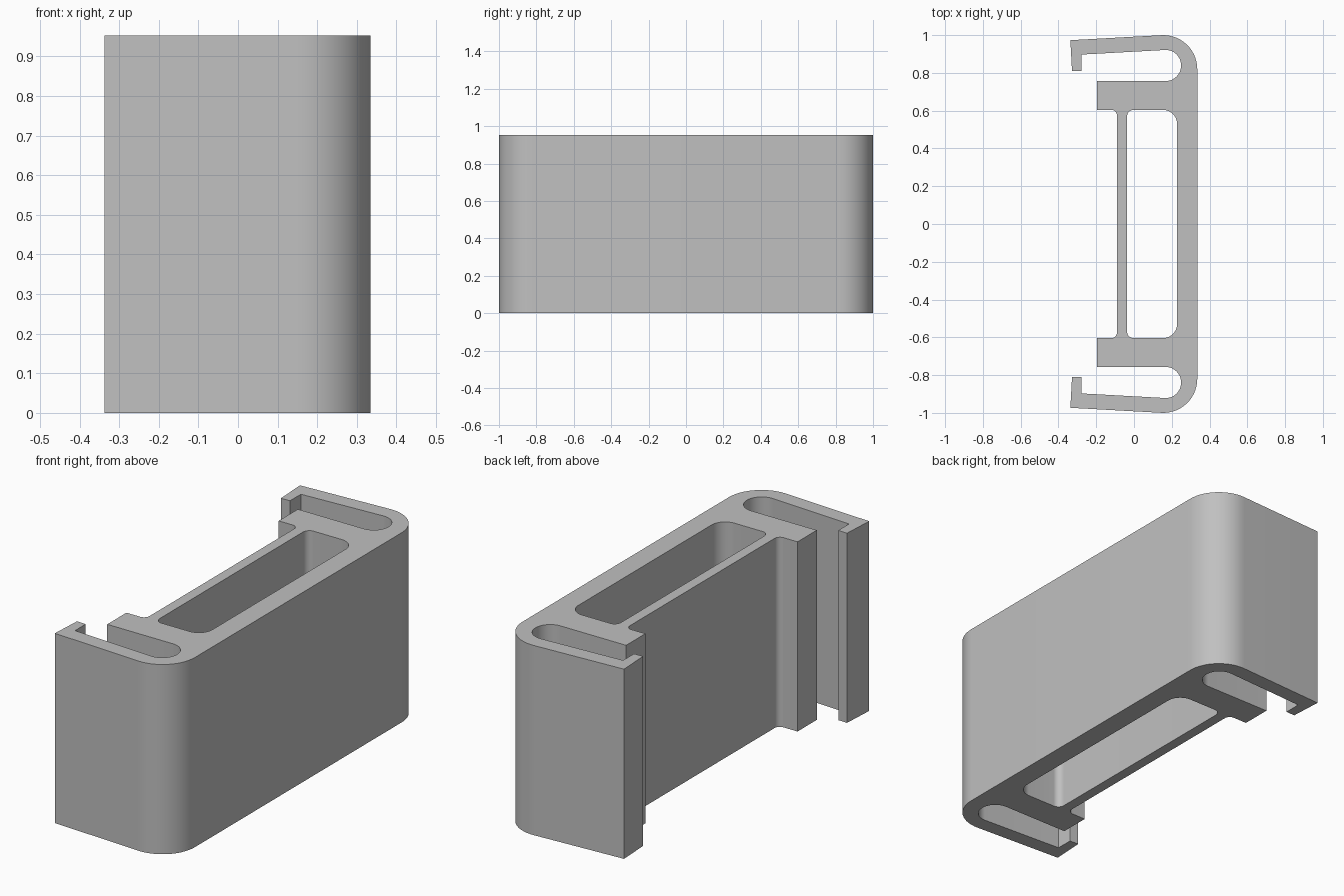
import bpy, bmesh, math
from mathutils import Vector

cube = bpy.data.objects.get("Cube")
if cube:
    bpy.data.objects.remove(cube, do_unlink=True)

HEIGHT = 0.953
SEGMENTS = 14


def mirrored(half):
    """Close a half profile by reflecting it across y = 0."""
    return half + [(x, -y, r) for x, y, r in reversed(half)]


def rounded(corners):
    """Turn (x, y, radius) corners into a loop with filleted corners."""
    loop = []
    for i, (x, y, r) in enumerate(corners):
        p = Vector((x, y))
        if r == 0:
            loop.append(p)
            continue
        a = (Vector(corners[i - 1][:2]) - p).normalized()
        b = (Vector(corners[(i + 1) % len(corners)][:2]) - p).normalized()
        half = a.angle(b) / 2
        centre = p + (a + b).normalized() * (r / math.sin(half))
        start = p + a * (r / math.tan(half)) - centre
        end = p + b * (r / math.tan(half)) - centre
        a0 = math.atan2(start.y, start.x)
        sweep = math.atan2(start.x * end.y - start.y * end.x, start.dot(end))
        for k in range(SEGMENTS + 1):
            t = a0 + sweep * k / SEGMENTS
            loop.append(centre + Vector((math.cos(t), math.sin(t))) * r)
    return loop


# Outer outline: back wall, hooked arm, slot, block and thin web
outline = mirrored([
    (0.335, 1.010, 0.18),
    (-0.337, 0.973, 0),
    (-0.328, 0.809, 0),
    (-0.279, 0.811, 0),
    (-0.278, 0.897, 0),
    (0.249, 0.926, 0.081),
    (0.249, 0.757, 0.081),
    (-0.197, 0.757, 0),
    (-0.197, 0.604, 0),
    (-0.090, 0.604, 0.03),
])

# Long pocket between the back wall and the web
pocket = mirrored([(0.228, 0.604, 0.075), (-0.037, 0.604, 0.035)])

# Fill the profile and extrude it upwards
bm = bmesh.new()
edges = []
for corners in (outline, pocket):
    verts = [bm.verts.new((p.x, p.y, 0)) for p in rounded(corners)]
    edges += [bm.edges.new((verts[i - 1], verts[i])) for i in range(len(verts))]
bmesh.ops.triangle_fill(bm, edges=edges, use_beauty=True, normal=(0, 0, 1))
top = bmesh.ops.extrude_face_region(bm, geom=bm.faces[:], use_keep_orig=True)
bmesh.ops.translate(bm, vec=(0, 0, HEIGHT),
                    verts=[g for g in top["geom"] if isinstance(g, bmesh.types.BMVert)])
bmesh.ops.recalc_face_normals(bm, faces=bm.faces[:])

mesh = bpy.data.meshes.new("clip_bracket")
bm.to_mesh(mesh)
bm.free()
bracket = bpy.data.objects.new("clip_bracket", mesh)
bpy.context.collection.objects.link(bracket)

# Plain grey material
grey = bpy.data.materials.new("light_grey")
grey.use_nodes = True
colour = (0.53, 0.53, 0.53, 1)
grey.diffuse_color = colour
grey.node_tree.nodes["Principled BSDF"].inputs["Base Color"].default_value = colour
mesh.materials.append(grey)

# Smooth fillets, sharp corners
bpy.ops.object.select_all(action="DESELECT")
bracket.select_set(True)
bpy.context.view_layer.objects.active = bracket
bpy.ops.object.shade_smooth_by_angle(angle=math.radians(30))
